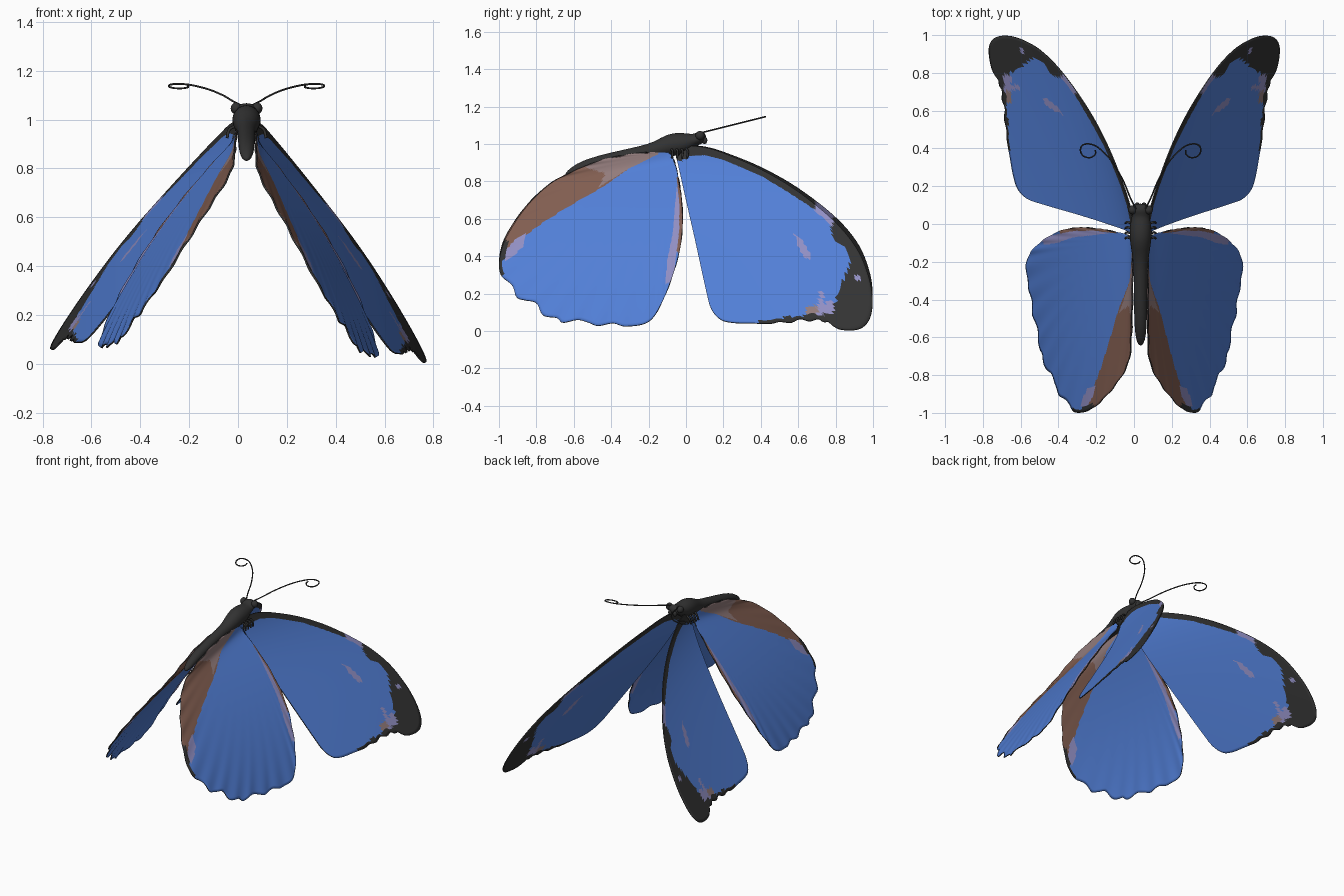
import bpy, bmesh, math
from mathutils import Vector

CX = 0.035                     # body centre line
ROLL = math.radians(4)         # left wings are spread slightly wider


def mat(name, col):
    m = bpy.data.materials.new(name)
    m.diffuse_color = (*col, 1)
    return m


BLUE, BROWN, MAUVE, LILAC, DARK = range(5)
MATS = [mat("wing_blue", (0.083, 0.21, 0.67)), mat("wing_brown", (0.22, 0.11, 0.08)),
        mat("wing_mauve", (0.29, 0.20, 0.20)), mat("wing_lilac", (0.28, 0.27, 0.54)),
        mat("body_dark", (0.032, 0.032, 0.032))]


def finish(name, bm, mats):
    me = bpy.data.meshes.new(name)
    bmesh.ops.recalc_face_normals(bm, faces=bm.faces)
    bm.to_mesh(me)
    bm.free()
    for m in mats:
        me.materials.append(m)
    ob = bpy.data.objects.new(name, me)
    bpy.context.collection.objects.link(ob)
    for p in me.polygons:
        p.use_smooth = True
    return ob


def spline(pts, n):
    """Smooth open path through the points."""
    P = [Vector(p) for p in pts]
    P = [2 * P[0] - P[1]] + P + [2 * P[-1] - P[-2]]
    out = []
    for a, b, c, d in zip(P, P[1:], P[2:], P[3:]):
        for k in range(n):
            t = k / n
            out.append(0.5 * (2 * b + (c - a) * t + (2 * a - 5 * b + 4 * c - d) * t * t
                              + (3 * b - a - 3 * c + d) * t ** 3))
    return out + [P[-2]]


def fan_edge(outline, root, step=0.014):
    """Evenly spaced edge points that always turn clockwise about the root."""
    fine = spline(outline, 60)
    out = [fine[0]]
    for p in fine[1:]:
        a, b = out[-1] - root, p - root
        turn = math.atan2(a.y * b.x - a.x * b.y, a.dot(b))
        if turn > 0.004 and ((p - out[-1]).length > step or turn > 0.03):
            out.append(p)
    return out


def inside(y, z, poly):
    hit = False
    for (y1, z1), (y2, z2) in zip(poly, poly[1:] + poly[:1]):
        if (z1 > z) != (z2 > z) and y < (y2 - y1) * (z - z1) / (z2 - z1) + y1:
            hit = not hit
    return hit


# wing surfaces: sideways position for each (y, z)
def fore_x(y, z):
    return 0.63 - 0.65 * z + (0.158 + 0.08 * z) * y + 0.085 * max(0, z) ** 6


def hind_x(y, z):
    x = 0.62 - 0.36 * z - 0.25 * z * z + 0.15 * y
    lo = 0.072                 # stays just outside the abdomen
    return 0.5 * (x + lo + math.sqrt((x - lo) ** 2 + 0.0004))


def wing(name, root, outline, surf, base, zones, ripple, left, rings=56):
    root = Vector(root)
    edge = fan_edge(outline, root)
    bm = bmesh.new()

    def vert(p, off):
        x, z = surf(p.x, p.y) + off, p.y
        if left:
            dx, dz = CX - x, z - 1.0
            x = CX + dx * math.cos(ROLL) + dz * math.sin(ROLL)
            z = 1.0 + dz * math.cos(ROLL) - dx * math.sin(ROLL)
        return bm.verts.new((x, p.x, z))

    centre = vert(root, 0)
    prev = None
    for i, e in enumerate(edge):
        pts = [root.lerp(e, k / rings) for k in range(1, rings + 1)]
        col = [vert(p, ripple * math.sin(i * 0.7) * ((k + 1) / rings) ** 6)
               for k, p in enumerate(pts)]
        if prev:
            for k in range(rings):
                if k == 0:
                    f = bm.faces.new((centre, prev[0][0], col[0]))
                    c = (root + prev[1][0] + pts[0]) / 3
                else:
                    f = bm.faces.new((prev[0][k - 1], prev[0][k], col[k], col[k - 1]))
                    c = (prev[1][k - 1] + prev[1][k] + pts[k] + pts[k - 1]) / 4
                f.material_index = base
                for m, poly in zones:
                    if inside(c.x, c.y, poly):
                        f.material_index = m
        prev = (col, pts)
    ob = finish(name, bm, MATS)
    s = ob.modifiers.new("thickness", 'SOLIDIFY')
    s.thickness = 0.007
    s.offset = 0
    s.material_offset_rim = 4     # dark rim


FORE = [(0.03, 0.99), (0.1, 0.982), (0.2, 0.952), (0.4, 0.865), (0.6, 0.745), (0.8, 0.58),
        (0.92, 0.43), (0.98, 0.28), (0.997, 0.16), (0.985, 0.075), (0.95, 0.025), (0.9, 0.006),
        (0.83, 0.008), (0.79, 0.025), (0.765, 0.05), (0.735, 0.048), (0.705, 0.065), (0.66, 0.052),
        (0.61, 0.065), (0.56, 0.045), (0.5, 0.05), (0.45, 0.04), (0.35, 0.042), (0.25, 0.045),
        (0.18, 0.065), (0.13, 0.13), (0.1, 0.25), (0.05, 0.48), (0.0, 0.7), (-0.04, 0.88), (-0.05, 0.92)]
FORE_ZONES = [
    (BLUE, [(-0.1, 0.91), (-0.02, 0.91), (0.02, 0.935), (0.1, 0.94), (0.2, 0.915), (0.4, 0.83),
            (0.55, 0.74), (0.7, 0.64), (0.77, 0.57), (0.79, 0.48), (0.85, 0.45), (0.88, 0.37),
            (0.85, 0.29), (0.82, 0.21), (0.79, 0.14), (0.72, 0.12), (0.62, 0.08), (0.5, 0.068),
            (0.4, 0.05), (0.3, 0.03), (0.1, -0.1), (-0.1, 0.3)]),
    (LILAC, [(0.69, 0.685), (0.74, 0.655), (0.79, 0.59), (0.78, 0.55), (0.74, 0.6), (0.69, 0.635)]),
    (LILAC, [(0.58, 0.515), (0.62, 0.49), (0.66, 0.42), (0.66, 0.38), (0.63, 0.39), (0.6, 0.45)]),
    (LILAC, [(0.71, 0.22), (0.735, 0.2), (0.74, 0.145), (0.79, 0.16), (0.79, 0.1), (0.74, 0.09),
             (0.65, 0.085), (0.64, 0.125), (0.71, 0.14)]),
    (MAUVE, [(0.64, 0.125), (0.65, 0.085), (0.7, 0.09), (0.71, 0.135)]),
    (LILAC, [(0.9, 0.29), (0.93, 0.295), (0.935, 0.265), (0.9, 0.265)])]

HIND = [(-0.075, 0.94), (-0.055, 0.88), (-0.03, 0.75), (-0.018, 0.6), (-0.03, 0.45), (-0.07, 0.3),
        (-0.13, 0.15), (-0.2, 0.05), (-0.32, 0.025), (-0.39, 0.042), (-0.47, 0.028), (-0.52, 0.045),
        (-0.58, 0.06), (-0.66, 0.045), (-0.69, 0.07), (-0.765, 0.085), (-0.8, 0.15), (-0.86, 0.165),
        (-0.905, 0.18), (-0.93, 0.245), (-0.99, 0.3), (-0.997, 0.38), (-0.97, 0.48), (-0.9, 0.6),
        (-0.82, 0.7), (-0.72, 0.79), (-0.6, 0.855), (-0.45, 0.915), (-0.3, 0.945), (-0.2, 0.955),
        (-0.1, 0.965)]
HIND_ZONES = [
    (BROWN, [(-0.14, 1.0), (-0.18, 0.94), (-0.3, 0.87), (-0.45, 0.765), (-0.6, 0.68),
             (-0.75, 0.59), (-0.87, 0.5), (-0.95, 0.42), (-1.1, 0.4), (-1.0, 1.0)]),
    (MAUVE, [(-0.12, 1.0), (-0.15, 0.945), (-0.3, 0.87), (-0.47, 0.765), (-0.43, 0.84),
             (-0.55, 0.88), (-0.55, 1.0)]),
    (LILAC, [(-0.86, 0.52), (-0.87, 0.45), (-0.97, 0.36), (-0.96, 0.43), (-0.9, 0.5)]),
    (DARK, [(-0.95, 0.49), (-0.965, 0.4), (-0.985, 0.35), (-0.975, 0.28), (-1.1, 0.28), (-1.1, 0.5)]),
    (BROWN, [(-0.05, 0.82), (-0.035, 0.68), (-0.035, 0.55), (-0.05, 0.42), (0.1, 0.3), (0.1, 0.8)]),
    (LILAC, [(-0.048, 0.78), (-0.035, 0.68), (-0.035, 0.55), (-0.05, 0.42), (-0.07, 0.25),
             (-0.11, 0.25), (-0.1, 0.38), (-0.07, 0.52), (-0.06, 0.65)])]

for side, left in (("right", False), ("left", True)):
    wing(side + "_forewing", (-0.03, 0.95), FORE, fore_x, DARK, FORE_ZONES, 0.0, left)
    wing(side + "_hindwing", (-0.09, 0.95), HIND, hind_x, BLUE, HIND_ZONES, 0.003, left)

# body: elliptical rings (y, z, half width, half height)
RINGS = [(-0.645, 0.838, 0.006, 0.006), (-0.62, 0.85, 0.024, 0.022), (-0.55, 0.885, 0.033, 0.032),
         (-0.4, 0.92, 0.036, 0.036), (-0.25, 0.95, 0.036, 0.038), (-0.17, 0.965, 0.043, 0.045),
         (-0.1, 0.995, 0.057, 0.062), (-0.03, 1.0, 0.06, 0.062), (0.02, 1.01, 0.052, 0.045),
         (0.045, 1.02, 0.044, 0.034), (0.07, 1.033, 0.052, 0.038), (0.095, 1.036, 0.042, 0.03),
         (0.108, 1.034, 0.012, 0.012)]
bm = bmesh.new()
loops = []
for y, z, w, h in RINGS:
    loops.append([bm.verts.new((CX + w * math.cos(a), y, z + h * math.sin(a)))
                  for a in (math.tau * k / 20 for k in range(20))])
for a, b in zip(loops, loops[1:]):
    for k in range(20):
        bm.faces.new((a[k], a[(k + 1) % 20], b[(k + 1) % 20], b[k]))
bm.faces.new(loops[0])
bm.faces.new(loops[-1])
body = finish("body", bm, [MATS[DARK]])
sub = body.modifiers.new("smooth", 'SUBSURF')
sub.levels = sub.render_levels = 1


def ball(name, loc, scale):
    b = bmesh.new()
    bmesh.ops.create_uvsphere(b, u_segments=16, v_segments=10, radius=1)
    for v in b.verts:
        v.co = Vector(loc) + v.co * Vector(scale)
    finish(name, b, [MATS[DARK]])


def tube(name, pts, radius):
    cu = bpy.data.curves.new(name, 'CURVE')
    cu.dimensions = '3D'
    cu.bevel_depth = radius
    cu.bevel_resolution = 2
    cu.use_fill_caps = True
    path = spline(pts, 6)
    s = cu.splines.new('POLY')
    s.points.add(len(path) - 1)
    for q, p in zip(s.points, path):
        q.co = (*p, 1)
    cu.materials.append(MATS[DARK])
    bpy.context.collection.objects.link(bpy.data.objects.new(name, cu))


# antenna path in plan (x, y), rising steadily forwards
ANTENNA = [(0.06, 0.08), (0.09, 0.14), (0.13, 0.235), (0.19, 0.335), (0.26, 0.405), (0.31, 0.424),
           (0.345, 0.415), (0.353, 0.385), (0.335, 0.358), (0.3, 0.352), (0.275, 0.37), (0.275, 0.392)]
for side, s in (("right", 1), ("left", -1)):
    ball(side + "_eye", (CX + s * 0.043, 0.075, 1.046), (0.022, 0.024, 0.024))
    ball(side + "_palp", (CX + s * 0.018, 0.1, 1.02), (0.014, 0.014, 0.02))
    tube(side + "_antenna", [(CX + s * (x - CX), y, 1.06 + 0.25 * (y - 0.08)) for x, y in ANTENNA], 0.004)
    # short folded legs at the wing base
    for k in range(4):
        y = 0.0 - 0.027 * k
        tube(f"{side}_leg_{k + 1}", [(CX + s * 0.04, y, 0.975), (CX + s * 0.07, y + 0.01, 0.96),
                                     (CX + s * 0.08, y + 0.005, 0.925)], 0.006)
